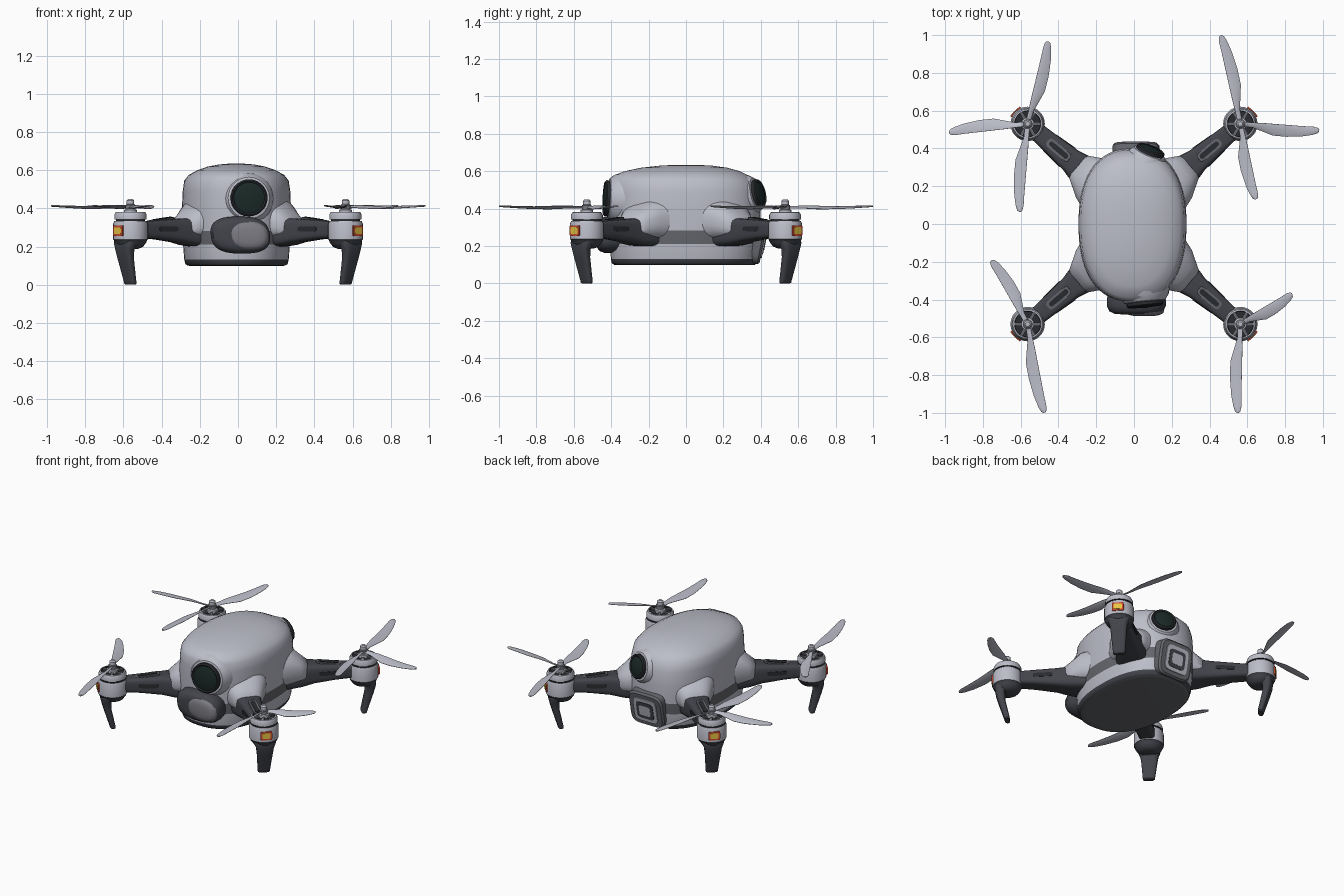
import bpy, bmesh, math
from mathutils import Vector as V

if "Cube" in bpy.data.objects:
    bpy.data.objects.remove(bpy.data.objects["Cube"])

def mat(name, r, g, b):
    m = bpy.data.materials.new(name)
    m.diffuse_color = (r, g, b, 1)
    m.use_nodes = True
    m.node_tree.nodes["Principled BSDF"].inputs["Base Color"].default_value = m.diffuse_color
    return m

LIGHT = mat("light_grey", .50, .51, .58)
DARK = mat("dark_grey", .055, .058, .07)
MID = mat("mid_grey", .13, .133, .15)
VISOR = mat("visor_grey", .20, .20, .225)
BLACK = mat("near_black", .022, .024, .028)
GLASS = mat("green_black_glass", .010, .022, .020)
RED = mat("red", .65, .07, .03)
YELLOW = mat("yellow", .85, .60, .06)
Z = V((0, 0, 1))

def ring(c, u, v, a, b, n=24, e=2.0):
    """Superellipse ring around c in the plane of u and v."""
    pts = []
    for i in range(n):
        t = 2 * math.pi * (i + .5) / n
        x, y = math.cos(t), math.sin(t)
        pts.append(V(c) + V(u) * a * math.copysign(abs(x) ** (2 / e), x)
                   + V(v) * b * math.copysign(abs(y) ** (2 / e), y))
    return pts

def loft(name, rings, mats, band=None, angle=38):
    """Skin a list of rings, with one material index for each band."""
    band = band or [0] * (len(rings) - 1)
    bm = bmesh.new()
    vs = [[bm.verts.new(p) for p in r] for r in rings]
    n = len(rings[0])
    for k in range(len(rings) - 1):
        for i in range(n):
            j = (i + 1) % n
            f = bm.faces.new((vs[k][i], vs[k][j], vs[k + 1][j], vs[k + 1][i]))
            f.material_index = band[k]
    bm.faces.new(vs[0]).material_index = band[0]
    bm.faces.new(vs[-1]).material_index = band[-1]
    bmesh.ops.recalc_face_normals(bm, faces=bm.faces)
    me = bpy.data.meshes.new(name)
    bm.to_mesh(me)
    bm.free()
    for m in mats:
        me.materials.append(m)
    ob = bpy.data.objects.new(name, me)
    bpy.context.collection.objects.link(ob)
    bpy.ops.object.select_all(action='DESELECT')
    ob.select_set(True)
    bpy.context.view_layer.objects.active = ob
    bpy.ops.object.shade_smooth_by_angle(angle=math.radians(angle))
    return ob

def lathe(name, c, axis, prof, mats, band=None, n=28):
    """Turned part: prof is a list of (radius, distance along axis)."""
    axis = V(axis).normalized()
    u = axis.orthogonal().normalized()
    w = axis.cross(u)
    return loft(name, [ring(V(c) + axis * h, u, w, r, r, n) for r, h in prof], mats, band)

def plate(name, c, u, v, a, b, t, m, e=6.0, n=20):
    """Thin rounded plate centred on c, with thickness t."""
    k = V(u).cross(V(v)).normalized() * t / 2
    return loft(name, [ring(V(c) - k, u, v, a, b, n, e), ring(V(c) + k, u, v, a, b, n, e)], [m])

# Body shell: z, half width, front y, back y
LEVELS = [(.098, .235, -.35, .34), (.10, .255, -.385, .37), (.108, .268, -.397, .378),
          (.132, .274, -.402, .387), (.21, .28, -.408, .395), (.282, .285, -.41, .40),
          (.40, .286, -.412, .40), (.49, .282, -.412, .392), (.545, .274, -.408, .372),
          (.575, .25, -.392, .34), (.60, .205, -.33, .29), (.619, .15, -.24, .22),
          (.63, .09, -.14, .14), (.634, .04, -.06, .06)]
rings = []
for z, hx, yf, yb in LEVELS:
    r = ring((0, 0, z), (1, 0, 0), (0, 1, 0), hx, 1, 56, 2.35)
    for p in r:
        p.x -= .008
        p.y *= yb if p.y > 0 else -yf
    rings.append(r)
loft("body_shell", rings, [LIGHT, DARK, MID], [2, 1, 1, 0, 2] + [0] * 8, 50)

# Front and back camera eyes
for side, c, ax, r in (("front", (.052, -.365, .452), (.10, -1, .05), .097),
                       ("back", (.066, .335, .468), (.36, .9, .22), .077)):
    lathe(side + "_eye_collar", c, ax, [(r + .05, -.06), (r + .035, .015), (r + .012, .047), (r, .05)], [LIGHT])
    lathe(side + "_eye", c, ax, [(r, 0), (r, .066), (r - .008, .073), (r - .016, .068),
                                 (r * .6, .075), (.015, .079)], [BLACK, GLASS], [0, 0, 0, 1, 1])

# Front gimbal pod with its visor
X = V((1, 0, 0))
tilt = V((-.10, 0, 1))
pod = [(-.34, .14, .09), (-.40, .155, .097), (-.435, .155, .097), (-.462, .142, .087), (-.475, .115, .07), (-.478, .08, .05)]
loft("gimbal_pod", [ring((.012, y, .26), X, tilt, a, b, 36, 2.7) for y, a, b in pod], [DARK])
vis = [(-.455, .105, .078), (-.473, .098, .072), (-.482, .08, .058), (-.487, .052, .038)]
loft("gimbal_visor", [ring((.055, y, .258), X, tilt, a, b, 32, 2.4) for y, a, b in vis], [VISOR], angle=50)

# Back hatch: leaning frame, pale rim and dark recess
up = V((0, .20, 1)).normalized()
out = V((0, 1, -.20)).normalized()
c = V((.01, .385, .222))
loft("back_frame", [ring(c + out * d, X, up, a, b, 28, 5)
                    for d, a, b in ((-.07, .125, .118), (.018, .125, .118), (.03, .115, .108))], [MID])
plate("back_frame_rim", c + out * .032, X, up, .085, .082, .009, LIGHT)
plate("back_recess", c + out * .035, X, up, .062, .058, .008, DARK)
plate("back_inner_panel", c + out * .037, X, up, .042, .036, .008, LIGHT)

def blade(name, hub, tip):
    """Twisted propeller blade from hub to tip."""
    d = V(tip) - V(hub)
    length = d.length
    d.normalize()
    s = Z.cross(d)
    rs = []
    for t, w, off, tw, dz in ((.04, .014, 0, 25, 0), (.16, .015, 0, 24, 0), (.28, .024, -.006, 20, 0),
                              (.42, .033, -.014, 15, -.003), (.60, .033, -.013, 11, -.004),
                              (.80, .028, -.007, 8, -.001), (.93, .022, .001, 6, .002),
                              (.985, .014, .004, 5, .003), (1, .005, .005, 5, .003)):
        a = math.radians(tw)
        u = s * math.cos(a) + Z * math.sin(a)
        v = d.cross(u)
        rs.append(ring(V(hub) + d * length * t + s * off + Z * dz, u, v, w, .0045, 12))
    loft(name, rs, [LIGHT], angle=60)

TIPS = {("left", "back"): [(-.45, .965), (-.98, .49), (-.61, .065)],
        ("right", "back"): [(.465, 1.0), (.98, .49), (.64, .13)],
        ("left", "front"): [(-.75, -.19), (-.48, -1.0)],
        ("right", "front"): [(.84, -.375), (.545, -1.0)]}

for (lr, fb), tips in TIPS.items():
    sx = -1 if lr == "left" else 1
    sy = -1 if fb == "front" else 1
    tag = fb + "_" + lr + "_"
    m = V((sx * .563, sy * .53, 0))
    d = V((sx, sy, 0)).normalized()      # outward diagonal
    t = Z.cross(d)

    # Arm and pale shoulder over its root
    a0 = V((sx * .19, sy * .215, 0))
    along = (m - a0).normalized()
    side = Z.cross(along)
    span = (m - a0).length
    arm = [(0, .105, .08, .275), (.22, .085, .072, .278), (.38, .066, .062, .284),
           (.65, .055, .050, .288), (.88, .048, .042, .288), (.98, .045, .04, .288)]
    loft(tag + "arm", [ring(a0 + along * span * k + Z * z, side, Z, a, b, 24, 4.5)
                       for k, a, b, z in arm], [DARK])
    sh = [(-.15, .17, .13, .34), (.08, .135, .105, .335), (.2, .10, .075, .315), (.29, .074, .058, .30)]
    loft(tag + "arm_shoulder", [ring(a0 + along * span * k + Z * z, side, Z, a, b, 24, 2.6)
                                for k, a, b, z in sh], [LIGHT], angle=60)
    slope = (along - Z * .12).normalized()
    mid = a0 + along * span * .56
    plate(tag + "arm_top_rim", mid + Z * .342, slope, side, .075, .026, .008, MID, 5)
    plate(tag + "arm_top_slot", mid + Z * .345, slope, side, .062, .014, .008, BLACK, 5)
    for q in (-1, 1):
        plate(tag + "arm_side_slot", mid + side * q * .057 + Z * .292, (along - side * q * .09), Z,
              .06, .013, .008, BLACK, 5)

    # Motor housing and bell
    lathe(tag + "motor", m, Z,
          [(.04, .188), (.065, .198), (.082, .22), (.088, .236), (.091, .238), (.091, .318), (.085, .333),
           (.077, .334), (.077, .341), (.085, .342), (.085, .366), (.078, .38), (.07, .382), (.068, .372), (.02, .372)],
          [LIGHT, DARK, BLACK], [1, 1, 1, 1, 0, 0, 2, 2, 2, 0, 0, 0, 2, 2])
    for k in range(3):
        a = math.pi * k / 3
        u = V((math.cos(a), math.sin(a), 0))
        plate(tag + "bell_spoke", m + Z * .376, u, Z.cross(u), .072, .009, .009, MID, 8)
    lathe(tag + "propeller_hub", m, Z,
          [(.034, .37), (.034, .392), (.026, .396), (.026, .418), (.02, .422), (.02, .442), (.012, .45)],
          [VISOR, LIGHT], [1, 1, 0, 0, 1, 1], 16)

    # Landing leg blending into the housing
    leg = [(.25, .015, .07, .055), (.215, .03, .068, .044), (.185, .042, .055, .030), (.14, .036, .049, .024),
           (.02, .004, .038, .018), (.006, .001, .037, .017), (0, 0, .031, .012)]
    loft(tag + "leg", [ring(m + d * k + Z * z, t, d, a, b, 24, 3.5) for z, k, a, b in leg], [DARK])

    # Indicator lamp on the outer side
    plate(tag + "lamp_frame", m + d * .0905 + Z * .283, t, Z, .036, .028, .009, RED, 8)
    plate(tag + "lamp", m + d * .0925 + Z * .283, t, Z, .025, .018, .009, YELLOW, 8)

    for i, p in enumerate(tips):
        blade(tag + "blade_%d" % (i + 1), m + Z * .408, V((p[0], p[1], .41)))
